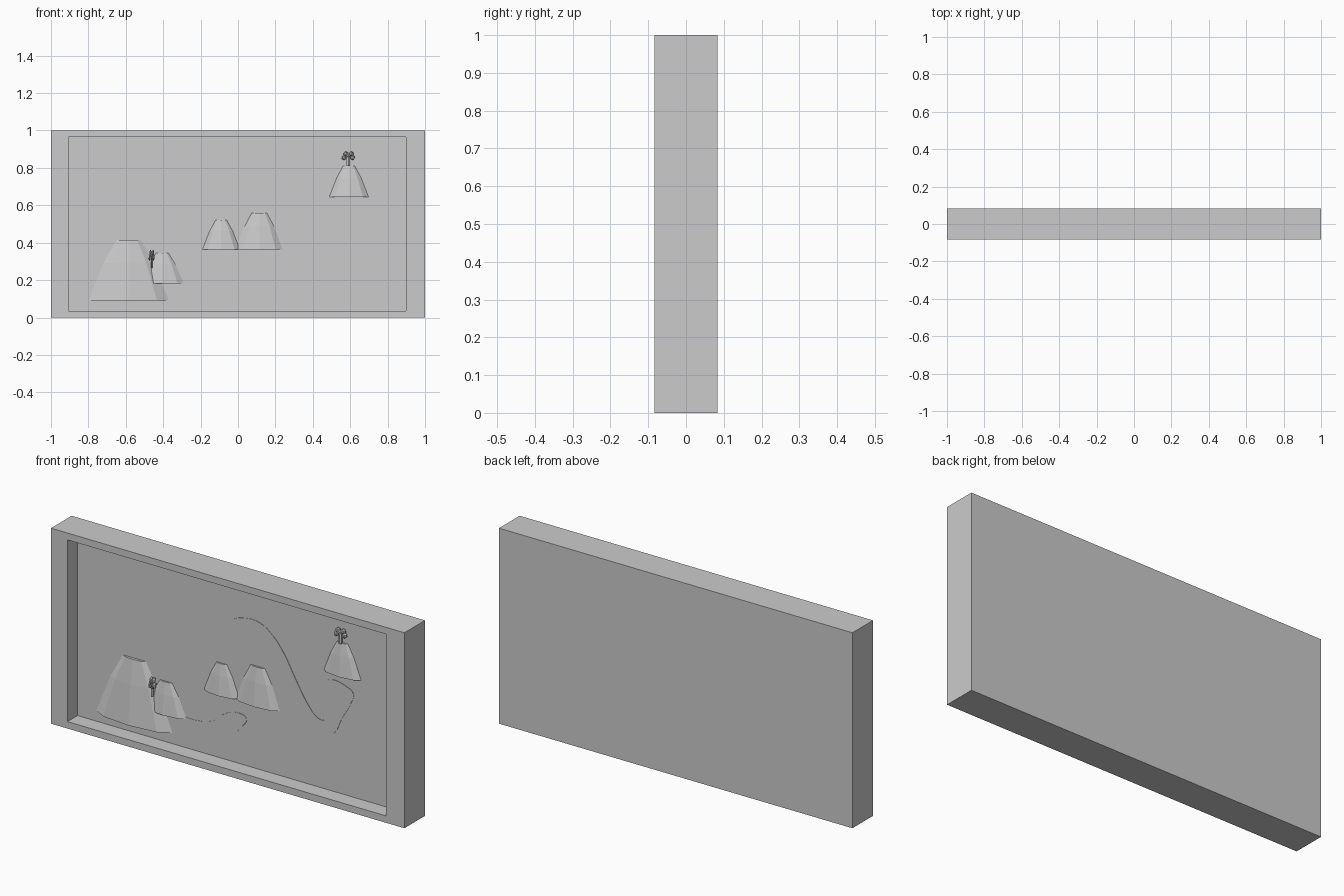
import bpy, bmesh, math

if "Cube" in bpy.data.objects:
    bpy.data.objects.remove(bpy.data.objects["Cube"])

WALL = -0.002   # y of the recessed panel


def make_object(name, bm):
    bmesh.ops.recalc_face_normals(bm, faces=bm.faces[:])
    mesh = bpy.data.meshes.new(name)
    bm.to_mesh(mesh)
    bm.free()
    ob = bpy.data.objects.new(name, mesh)
    bpy.context.collection.objects.link(ob)
    return ob


# frame: block with an inset, pushed-in front
def frame():
    bm = bmesh.new()
    bmesh.ops.create_cube(bm, size=1)
    for v in bm.verts:
        v.co = (v.co.x * 2, v.co.y * 0.166, v.co.z + 0.5)
    bm.normal_update()
    front = min(bm.faces, key=lambda f: f.calc_center_median().y)
    bmesh.ops.inset_region(bm, faces=[front], thickness=0.05)
    for v in front.verts:
        v.co.x = 0.897 if v.co.x > 0 else -0.907
    inner = bmesh.ops.extrude_discrete_faces(bm, faces=[front])["faces"][0]
    for v in inner.verts:
        v.co.y = WALL
    make_object("frame", bm)


# mountain: half of an eight-sided, slightly bulging truncated cone
def mountain(name, x, z0, z1, r, top, depth):
    bm = bmesh.new()
    rings = []
    mid = (r + (top - r) * 0.62) * 1.1
    for t, rad in ((0, r), (0.62, mid), (1, top)):
        ring = []
        for i in range(5):
            a = math.pi * i / 4
            ring.append(bm.verts.new((x + rad * math.cos(a),
                                      WALL - depth * rad / r * math.sin(a),
                                      z0 + (z1 - z0) * t)))
        rings.append(ring)
    for lo, hi in zip(rings, rings[1:]):
        for i in range(5):
            j = (i + 1) % 5
            bm.faces.new((lo[i], lo[j], hi[j], hi[i]))
    bm.faces.new(rings[0])
    bm.faces.new(rings[-1])
    make_object(name, bm)


# flat water shape: smooth closed outline, very thin
def water(name, pts):
    cu = bpy.data.curves.new(name, "CURVE")
    cu.dimensions = "2D"
    cu.fill_mode = "BOTH"
    cu.extrude = 0.001
    cu.resolution_u = 4
    sp = cu.splines.new("BEZIER")
    sp.bezier_points.add(len(pts) - 1)
    for p, (x, z) in zip(sp.bezier_points, pts):
        p.co = (x, z, 0)
        p.handle_left_type = p.handle_right_type = "AUTO"
    sp.use_cyclic_u = True
    ob = bpy.data.objects.new(name, cu)
    ob.rotation_euler.x = math.pi / 2
    ob.location.y = WALL - 0.001
    bpy.context.collection.objects.link(ob)


# tree: trunk plus clustered faceted crown
def tree(name, x, y, z, s, sx):
    bpy.ops.mesh.primitive_cylinder_add(vertices=6, radius=0.01 * s, depth=0.06 * s,
                                        location=(x, y, z + 0.03 * s))
    trunk = bpy.context.object
    trunk.name = name + "_trunk"
    trunk.scale.x = sx
    for i, (dx, dz) in enumerate(((-.023, .045), (.023, .045), (-.014, .065), (.016, .065), (0, .056))):
        bpy.ops.mesh.primitive_ico_sphere_add(subdivisions=1, radius=0.014 * s,
                                              location=(x + dx * s * sx, y, z + dz * s))
        leaf = bpy.context.object
        leaf.name = f"{name}_leaves_{i}"
        leaf.scale.x = sx


frame()
mountain("large_mountain", -0.585, 0.09, 0.415, 0.215, 0.065, 0.05)
mountain("foothill", -0.405, 0.183, 0.345, 0.115, 0.033, 0.03)
mountain("middle_mountain_left", -0.09, 0.365, 0.522, 0.10, 0.029, 0.03)
mountain("middle_mountain_right", 0.114, 0.365, 0.56, 0.124, 0.04, 0.033)
mountain("far_mountain", 0.593, 0.645, 0.81, 0.105, 0.031, 0.03)

water("river", [(-.05, .73), (-.03, .76), (.05, .79), (.13, .785), (.2, .74), (.26, .67),
                (.33, .55), (.4, .44), (.45, .39), (.49, .385), (.52, .42), (.525, .48),
                (.502, .585), (.515, .6), (.62, .59), (.655, .565), (.645, .52), (.59, .42),
                (.55, .34), (.51, .315), (.45, .33), (.39, .39), (.33, .48), (.26, .6),
                (.21, .67), (.16, .69), (.1, .67), (.075, .657), (.02, .67), (-.04, .71)])
water("pond", [(-.375, .165), (-.36, .183), (-.2, .195), (-.13, .22), (-.07, .27), (0, .293),
               (.05, .275), (.03, .235), (-.04, .17), (-.14, .13), (-.27, .12), (-.35, .14)])

tree("far_tree", 0.59, WALL - 0.012, 0.81, 1.0, 1.0)
tree("near_tree", -0.462, WALL - 0.03, 0.265, 1.25, 0.35)
